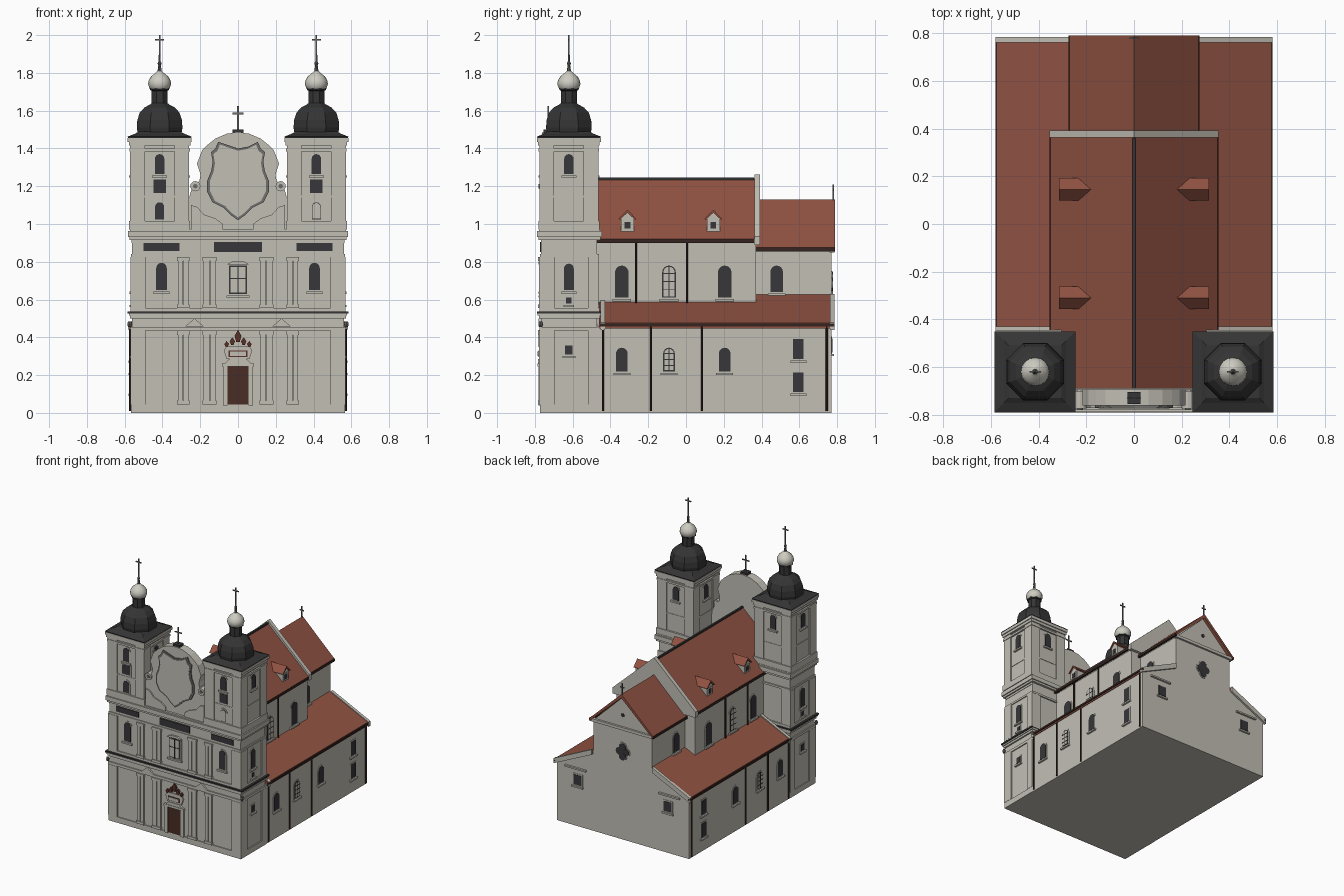
import bpy, bmesh, math
from mathutils import Matrix, Vector

if "Cube" in bpy.data.objects:
    bpy.data.objects.remove(bpy.data.objects["Cube"])

def mat(name, r, g, b):
    m = bpy.data.materials.new(name)
    m.diffuse_color = (r, g, b, 1)
    m.use_nodes = True
    m.node_tree.nodes["Principled BSDF"].inputs["Base Color"].default_value = m.diffuse_color
    return m

WALL = mat("pale plaster", .54, .52, .46)
ROOF = mat("red roof", .28, .085, .055)
DARK = mat("dark metal", .035, .035, .036)
GLASS = mat("dark glass", .038, .038, .042)
GUTTER = mat("brown gutter", .035, .018, .014)
DOOR = mat("door brown", .065, .027, .018)
SILVER = mat("pale dome", .62, .61, .54)
GREY = mat("grey relief", .16, .16, .155)
CREST = mat("crest red brown", .10, .03, .02)

parts = {}
def part(name, m):
    return parts.setdefault(name, (bmesh.new(), m))[0]

def prism(bm, pts, d0, d1, angle=0):
    """Outline (u right, v up) extruded outward from d0 to d1; angle 0 front, 90 right, 180 back."""
    rot = Matrix.Rotation(math.radians(angle), 3, 'Z')
    a, b = [[bm.verts.new(rot @ Vector((u, -d, v))) for u, v in pts] for d in (d0, d1)]
    bm.faces.new(a)
    bm.faces.new(b[::-1])
    n = len(pts)
    for i in range(n):
        bm.faces.new((a[i], b[i], b[(i + 1) % n], a[(i + 1) % n]))

def box(bm, x0, x1, y0, y1, z0, z1, mirror=False):
    for s in ((1, -1) if mirror else (1,)):
        prism(bm, [(s * x0, z0), (s * x1, z0), (s * x1, z1), (s * x0, z1)], -y1, -y0)

def lathe(bm, profile, x, y, n, twist=0):
    rings = [[bm.verts.new((x + r * math.cos(twist + 2 * math.pi * i / n),
                            y + r * math.sin(twist + 2 * math.pi * i / n), z)) for i in range(n)]
             for r, z in profile]
    for a, b in zip(rings, rings[1:]):
        for i in range(n):
            bm.faces.new((a[i], a[(i + 1) % n], b[(i + 1) % n], b[i]))
    bm.faces.new(rings[0])
    bm.faces.new(rings[-1])

def outline(u, v, w, h, arch):
    pts = [(u - w, v), (u + w, v)]
    if not arch:
        return pts + [(u + w, v + h), (u - w, v + h)]
    return pts + [(u + w * math.cos(math.pi * i / 8), v + h - w + w * math.sin(math.pi * i / 8)) for i in range(9)]

def window(u, v, w, h, d, angle, arch=True, panes=False, sill=True):
    """Window of half width w standing at height v, on the wall at depth d."""
    frames, glass = part("window_frames", WALL), part("window_glass", GLASS)
    prism(frames, outline(u, v - .008, w + .009, h + .018, arch), d - .005, d + .003, angle)
    prism(glass, outline(u, v, w, h, arch), d - .004, d + .006, angle)
    if sill:
        prism(frames, outline(u, v - .02, w + .014, .012, False), d - .005, d + .014, angle)
    if panes:
        prism(part("pale_panes", WALL), outline(u, v + .006, w - .006, h - .012, arch), d, d + .008, angle)
        bars = part("window_bars", DARK)
        prism(bars, outline(u, v, .003, h, False), d, d + .01, angle)
        for k in (.25, .5, .75):
            prism(bars, outline(u, v + h * k - .002, w, .004, False), d, d + .01, angle)

def mirrored(half):
    return half + [(-u, v) for u, v in half[::-1] if u > 0]

def gable_roof(name, w, eave, ridge, y0, y1, t=.02):
    prism(part(name, ROOF), [(w, eave), (0, ridge), (-w, eave), (-w, eave - t), (0, ridge - t * 1.5), (w, eave - t)], -y1, -y0)
    box(part("gutters", GUTTER), w - .01, w + .004, y0, y1, eave - .02, eave, True)

def cross(x, y, z0, z1, bar, half):
    bm = part("crosses", GREY)
    box(bm, x - .004, x + .004, y - .004, y + .004, z0, z1)
    box(bm, x - half, x + half, y - .003, y + .003, bar - .004, bar + .004)

# Nave, choir and aisle walls
for name, w, eave, top, y0, y1 in (("nave_walls", .335, .9, 1.215, -.69, .37), ("choir_walls", .25, .86, 1.1, .36, .77)):
    prism(part(name, WALL), [(w, 0), (w, eave), (0, top), (-w, eave), (-w, 0)], -y1, -y0)
prism(part("aisle_walls", WALL), mirrored([(.565, 0), (.565, .455), (.25, .6)]), -.77, .47)

# Main roofs, ridge cap and stone parapet between nave and choir
gable_roof("nave_roof", .35, .92, 1.24, -.69, .37)
gable_roof("choir_roof", .27, .875, 1.13, .37, .79)
box(part("ridge_cap", DARK), -.007, .007, -.69, .36, 1.23, 1.246)
prism(part("nave_parapet", WALL), mirrored([(.355, .89), (.355, .935), (0, 1.262)]), -.392, -.362)
cross(0, .78, 1.12, 1.21, 1.18, .018)

# Aisle roofs with pale verges and gutters
for s in (1, -1):
    prism(part("aisle_roofs", ROOF), [(s * u, v) for u, v in ((.575, .475), (.25, .627), (.25, .6), (.575, .447))], -.768, .46)
    for y0, y1 in ((.762, .785), (-.452, -.43)):
        prism(part("aisle_verges", WALL), [(s * u, v) for u, v in ((.582, .478), (.26, .63), (.26, .59), (.582, .44))], -y1, -y0)
box(part("gutters", GUTTER), .565, .582, -.455, .785, .458, .472, True)

# Drain pipes
for s in (1, -1):
    for y in (-.44, -.185, .085, .745):
        lathe(part("drain_pipes", GUTTER), [(.006, .01), (.006, .46)], s * .571, y, 8)
    for y in (-.265, .005):
        lathe(part("drain_pipes", GUTTER), [(.006, .58), (.006, .91)], s * .341, y, 8)

# Side windows and dormers
for s, ang in ((1, 90), (-1, -90)):
    for y in (-.34, -.09, .205):
        window(s * y, .61, .036, .17, .335, ang, panes=y == -.09)
        window(s * y, .22, .031, .125, .565, ang, panes=y == -.09)
    window(s * .48, .64, .033, .14, .25, ang)
    for v in (.11, .285):
        window(s * .595, v, .028, .105, .565, ang, arch=False)
    for y in (-.31, .145):
        u = s * y
        prism(part("dormer_walls", WALL), [(u - .034, .94), (u + .034, .94), (u + .034, 1.03), (u, 1.06), (u - .034, 1.03)], .2, .305, ang)
        prism(part("dormer_roofs", ROOF), [(u - .047, 1.027), (u, 1.075), (u + .047, 1.027), (u + .04, 1.022), (u, 1.06), (u - .04, 1.022)], .17, .315, ang)
        window(u, .975, .015, .035, .305, ang, arch=False, sill=False)

# Rear wall: pediment, quatrefoil, oculus and square windows
trim = part("rear_trim", WALL)
box(trim, -.26, .26, .76, .785, .85, .872)
for k in range(4):
    for name, m, r, d in (("quatrefoil_frame", WALL, .036, .774), ("quatrefoil_glass", GLASS, .029, .778)):
        cu, cv = .027 * math.cos(k * math.pi / 2), .68 + .036 * math.sin(k * math.pi / 2)
        prism(part(name, m), [(cu + r * math.cos(i * math.pi / 6), cv + r * math.sin(i * math.pi / 6)) for i in range(12)], .765, d + k * .0003, 180)
prism(part("gable_oculus", GLASS), [(.014 * math.cos(i * math.pi / 4), .96 + .014 * math.sin(i * math.pi / 4)) for i in range(8)], .765, .775, 180)
for s in (1, -1):
    window(s * .385, .32, .033, .075, .77, 180, arch=False)
    prism(trim, outline(s * .4, .44, .09, .012, False), .765, .785, 180)

# Facade body, horizontal cornices
box(part("facade_block", WALL), -.56, .56, -.767, -.47, 0, .97)
cor = part("facade_cornices", WALL)
for w, z0, z1 in ((.567, 0, .045), (.568, .435, .455), (.572, .5, .515), (.578, .515, .527), (.568, .535, .555),
                  (.567, .825, .84), (.574, .915, .93), (.582, .93, .962), (.572, .962, .972)):
    box(cor, -w, w, -.207 - w, -.467 + (w - .56) , z0, z1)
box(part("black_ledge", DARK), -.584, .584, -.79, -.45, .526, .537)

# Pilasters: paired strips on the front, corner posts on the towers
pil = part("pilasters", WALL)
for z0, z1 in ((.045, .435), (.555, .825)):
    for x0, x1 in ((.262, .288), (.292, .318), (.118, .146), (.152, .185)):
        box(pil, x0, x1, -.778, -.76, z0, z1, True)
        for a, b in ((z0, z0 + .02), (z1 - .022, z1)):
            box(pil, x0 - .004, x1 + .004, -.783, -.76, a, b, True)
    for y0, y1 in ((-.777, -.695), (-.52, -.462)):
        box(pil, .49, .569, y0, y1, z0, z1, True)
for s in (1, -1):
    prism(part("small_pediments", WALL), [(s * .23 - .05, .457), (s * .23 + .05, .457), (s * .23, .5)], .76, .78)

# Dark frieze panels
fr = part("frieze_panels", GLASS)
box(fr, .31, .5, -.774, -.766, .858, .9, True)
box(fr, -.127, .127, -.774, -.766, .853, .905)

# Towers
for s in (1, -1):
    cx, cy = s * .415, -.62
    def sq(bm, h, z0, z1):
        box(bm, cx - h, cx + h, cy - h, cy + h, z0, z1)
    tw = part("tower_walls", WALL)
    sq(tw, .148, .9, 1.44)
    for h, z0, z1 in ((.162, .97, 1.015), (.151, 1.14, 1.15), (.16, 1.385, 1.4), (.163, 1.415, 1.435), (.169, 1.435, 1.455)):
        sq(tw, h, z0, z1)
    for a in (1, -1):
        for b in (1, -1):
            px, py = cx + a * .117, cy + b * .117
            box(tw, px - .039, px + .039, py - .039, py + .039, 1.015, 1.42)
    # Flared black eaves, octagonal dome and lantern
    r2 = math.sqrt(2)
    lathe(part("tower_eaves", DARK), [(.165 * r2, 1.453), (.17 * r2, 1.462), (.13 * r2, 1.478), (.11 * r2, 1.49)], cx, cy, 4, math.pi / 4)
    k = 1 / math.cos(math.pi / 8)
    lathe(part("tower_domes", DARK), [(r * k, z) for r, z in ((.115, 1.475), (.121, 1.51), (.118, 1.55), (.105, 1.59), (.08, 1.617),
          (.052, 1.632), (.042, 1.64), (.042, 1.705), (.05, 1.71), (.05, 1.718), (.03, 1.725))], cx, cy, 8, math.pi / 8)
    lathe(part("onion_caps", SILVER), [(.03, 1.7), (.052, 1.715), (.061, 1.74), (.058, 1.76), (.045, 1.782), (.024, 1.798), (.012, 1.81)], cx, cy, 16)
    lathe(part("spires", GREY), [(.012, 1.8), (.007, 1.84), (.011, 1.85), (.006, 1.86), (.003, 1.93)], cx, cy, 8)
    cross(cx, cy, 1.9, 2, 1.975, .024)
    # Tower windows
    for ang, u, d in ((0, cx, -cy), (180, -cx, cy), (90 * s, s * cy, .415), (-90 * s, -s * cy, -.415)):
        window(u, 1.265, .025, .105, d + .148, ang)
    window(cx, 1.165, .033, .07, .768, 0, arch=False, sill=False)
    window(cx, 1.025, .024, .09, .768, 0, panes=False)
    if s > 0:
        prism(part("blind_niche", WALL), outline(cx, 1.028, .021, .083, True), .768, .7755)
    window(s * .405, .65, .028, .145, .767, 0)
    for v, w, h, arch in ((.65, .026, .14, True), (.58, .014, .03, False), (.31, .02, .048, False)):
        window(s * cy, v, w, h, .56, 90 * s, arch=arch)
    lathe(part("wall_lamps", GREY), [(.008, .455), (.012, .47), (.008, .485)], s * .574, -.77, 8)

# Curved centre gable with scrolls and shield relief
prism(part("front_gable", WALL), mirrored([(.27, .96), (.27, 1.1), (.25, 1.17), (.238, 1.21), (.205, 1.225), (.198, 1.26), (.217, 1.32),
      (.19, 1.39), (.16, 1.42), (.12, 1.452), (.06, 1.478), (0, 1.485)]), .695, .762)
for s in (1, -1):
    prism(part("gable_swoops", WALL), [(s * u, v) for u, v in ((.25, .97), (.25, 1.1), (.215, 1.09), (.18, 1.05), (.12, 1.03), (.08, 1), (.08, .97))], .75, .772)
    for name, m, r, d in (("gable_scrolls", WALL, .027, .775), ("scroll_eyes", GREY, .012, .78)):
        prism(part(name, m), [(s * .226 + r * math.cos(i * math.pi / 6), 1.2 + r * math.sin(i * math.pi / 6)) for i in range(12)], .7, d)
shield = mirrored([(0, 1.4), (.055, 1.41), (.105, 1.435), (.12, 1.4), (.143, 1.38), (.134, 1.33), (.142, 1.28), (.163, 1.23),
                   (.163, 1.17), (.135, 1.115), (.075, 1.085), (.035, 1.045), (0, 1.02)])[:-1]
shield = [p for i, p in enumerate(shield) if p not in shield[:i]]
prism(part("shield_rim", GREY), shield, .755, .77)
prism(part("shield_field", WALL), [(u * .91, 1.225 + (v - 1.225) * .93) for u, v in shield], .755, .774)
box(part("gable_pedestal", DARK), -.028, .028, -.755, -.705, 1.475, 1.5)
cross(0, -.73, 1.5, 1.625, 1.585, .03)

# Centre window and main door with its crest
window(0, .63, .048, .15, .767, 0, arch=False, sill=True)
prism(part("pale_panes", WALL), outline(0, .637, .041, .136, False), .767, .776)
cw = part("window_bars", DARK)
prism(cw, outline(0, .63, .003, .15, False), .767, .778)
prism(cw, outline(0, .71, .046, .005, False), .767, .778)
prism(part("window_frames", WALL), [(-.06, .785), (.06, .785), (.03, .802), (-.03, .802)], .76, .78)
box(part("main_door", DOOR), -.055, .055, -.776, -.766, .045, .245)
df = part("door_surround", WALL)
box(df, .056, .08, -.782, -.76, .04, .25, True)
box(df, -.085, .085, -.787, -.76, .245, .262)
prism(df, [(-.07, .262), (.07, .262), (.045, .285), (-.045, .285)], .76, .783)
prism(df, [(-.075, .33), (-.06, .285), (.06, .285), (.075, .33), (.06, .355), (-.06, .355)], .76, .778)
prism(part("crest_panel_rim", CREST), outline(0, .297, .05, .032, False), .77, .782)
prism(part("crest_panel", WALL), outline(0, .302, .043, .022, False), .77, .785)
for u, v, w, h in ((0, .375, .018, .065), (-.03, .36, .014, .04), (.03, .36, .014, .04), (-.06, .35, .012, .03), (.06, .35, .012, .03)):
    prism(part("crest_figures", CREST), [(u - w * .5, v), (u + w * .5, v), (u + w, v + h * .5), (u, v + h), (u - w, v + h * .5)], .76, .782)

# Finish every part as one object
for name, (bm, m) in parts.items():
    bmesh.ops.recalc_face_normals(bm, faces=bm.faces[:])
    me = bpy.data.meshes.new(name)
    bm.to_mesh(me)
    bm.free()
    me.materials.append(m)
    ob = bpy.data.objects.new(name, me)
    bpy.context.collection.objects.link(ob)
    if name in ("onion_caps", "spires", "drain_pipes"):
        bpy.ops.object.select_all(action='DESELECT')
        ob.select_set(True)
        bpy.context.view_layer.objects.active = ob
        bpy.ops.object.shade_smooth_by_angle(angle=math.radians(40))
